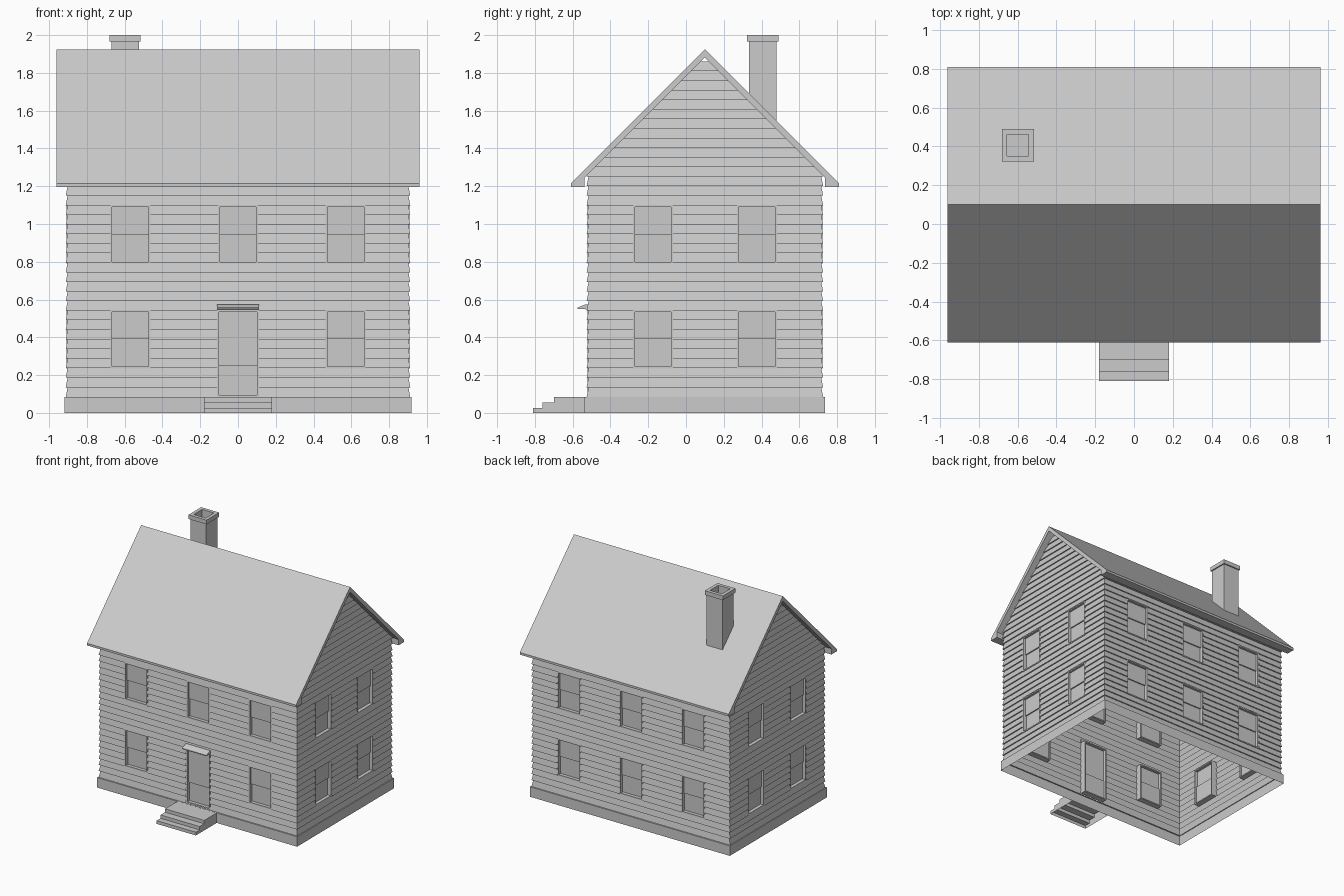
import bpy, bmesh
from math import pi
from mathutils import Matrix, Vector

if "Cube" in bpy.data.objects:
    bpy.data.objects.remove(bpy.data.objects["Cube"])

CY = 0.1                      # house centre in y
HX, HY = 0.902, 0.616         # half sizes of the wall body
FOUND, EAVE, PEAK = 0.083, 1.25, 1.885
PITCH, LIP = 0.0507, 0.010    # clapboard spacing and projection


def finish(name, bm, recalc=True):
    if recalc:
        bmesh.ops.recalc_face_normals(bm, faces=bm.faces)
    me = bpy.data.meshes.new(name)
    bm.to_mesh(me)
    bm.free()
    ob = bpy.data.objects.new(name, me)
    bpy.context.collection.objects.link(ob)
    return ob


def wall_matrix(turn, half):
    """Local (u, -depth outward, z) placed on one of the four walls."""
    return (Matrix.Translation((0, CY, 0)) @ Matrix.Rotation(turn * pi / 2, 4, 'Z')
            @ Matrix.Translation((0, -half, 0)))


def loft(bm, rings, wrap=False):
    """Skin a list of closed rings of points."""
    vs = [[bm.verts.new(p) for p in r] for r in rings]
    pairs = list(zip(vs, vs[1:])) + ([(vs[-1], vs[0])] if wrap else [])
    for a, b in pairs:
        for i in range(len(a)):
            j = (i + 1) % len(a)
            bm.faces.new((a[i], a[j], b[j], b[i]))


def rect_xy(cx, cy, hx, hy, z):
    return [(cx + sx * hx, cy + sy * hy, z) for sx, sy in ((-1, -1), (1, -1), (1, 1), (-1, 1))]


def rect_xz(u0, u1, z0, z1, d):
    return [(u0, -d, z0), (u1, -d, z0), (u1, -d, z1), (u0, -d, z1)]


def box(bm, x0, x1, y0, y1, z0, z1):
    m = Matrix.Translation(((x0 + x1) / 2, (y0 + y1) / 2, (z0 + z1) / 2)) \
        @ Matrix.Diagonal((x1 - x0, y1 - y0, z1 - z0, 1))
    bmesh.ops.create_cube(bm, size=1, matrix=m)


def extrude_x(name, profile, x0, x1):
    """Solid from a (y, z) profile."""
    bm = bmesh.new()
    f = bm.faces.new([bm.verts.new((x0, y, z)) for y, z in profile])
    r = bmesh.ops.extrude_face_region(bm, geom=[f])
    bmesh.ops.translate(bm, vec=(x1 - x0, 0, 0),
                        verts=[v for v in r['geom'] if isinstance(v, bmesh.types.BMVert)])
    return finish(name, bm)


def siding(name, turn, half_w, half_d, top, holes, gable):
    bm = bmesh.new()
    # sawtooth clapboard profile
    prof, z = [(LIP, FOUND)], 0.085
    while z + PITCH < top + 0.01:
        z += PITCH
        prof += [(0, z), (LIP, z)]
    prof.pop()
    rows = [[bm.verts.new((s * (half_w + d), -d, z)) for s in (-1, 1)] for d, z in prof]
    for a, b in zip(rows, rows[1:]):
        bm.faces.new((a[0], a[1], b[1], b[0]))

    def cut(co, no, clear=False):
        bmesh.ops.bisect_plane(bm, geom=bm.verts[:] + bm.edges[:] + bm.faces[:], dist=1e-5,
                               plane_co=co, plane_no=no, clear_outer=clear)
    if gable:
        for s in (-1, 1):
            cut((0, 0, PEAK + 0.004), (s, 0, 1), True)
    # openings for windows and doors
    for u in sorted({h[i] for h in holes for i in (0, 1)}):
        cut((u, 0, 0), (1, 0, 0))
    for z in sorted({h[i] for h in holes for i in (2, 3)}):
        cut((0, 0, z), (0, 0, 1))
    dead = []
    for f in bm.faces:
        c = f.calc_center_median()
        if any(a < c.x < b and lo < c.z < hi for a, b, lo, hi in holes):
            dead.append(f)
    bmesh.ops.delete(bm, geom=dead, context='FACES')
    bm.transform(wall_matrix(turn, half_d))
    return finish(name, bm, recalc=False)


def opening(name, turn, half_d, hole, split):
    """Casing ring with an upper and a deeper lower panel."""
    a, b, lo, hi = hole
    t = 0.010
    bm = bmesh.new()
    inner = (a + t, b - t, lo + t, hi - t)
    loft(bm, [rect_xz(*hole, 0.006), rect_xz(*inner, 0.006),
              rect_xz(*inner, -0.045), rect_xz(*hole, -0.045)], wrap=True)
    zs = lo + (hi - lo) * split
    box(bm, inner[0], inner[1], 0.012, 0.022, zs, inner[3])
    box(bm, inner[0], inner[1], 0.022, 0.032, inner[2], zs + 0.008)
    bm.transform(wall_matrix(turn, half_d))
    return finish(name, bm)


def window(u, z):
    return (u - 0.106, u + 0.106, z - 0.155, z + 0.155)


# walls with their windows and door
LOW, HIGH = 0.39, 0.945
door_hole = (-0.11, 0.11, 0.085, 0.545)
front = [window(u, HIGH) for u in (-0.57, 0, 0.57)] + [window(u, LOW) for u in (-0.57, 0.57)]
back = [window(u, z) for u in (-0.57, 0, 0.57) for z in (LOW, HIGH)]
side = [window(u, z) for u in (-0.275, 0.275) for z in (LOW, HIGH)]
for label, turn, wins, doors in (("front", 0, front, [door_hole]), ("right", 1, side, []),
                                 ("back", 2, back, []), ("left", 3, side, [])):
    gable = turn % 2 == 1
    hw, hd = (HY, HX) if gable else (HX, HY)
    siding(label + "_siding", turn, hw, hd, 1.9 if gable else EAVE, wins + doors, gable)
    for i, h in enumerate(wins):
        opening(f"{label}_window_{i + 1}", turn, hd, h, 0.5)
    for h in doors:
        opening("front_door", turn, hd, h, 0.36)

# foundation band, open underneath
bm = bmesh.new()
loft(bm, [rect_xy(0, CY, 0.919, 0.637, 0), rect_xy(0, CY, 0.919, 0.637, FOUND),
          rect_xy(0, CY, HX + LIP, HY + LIP, FOUND)])
finish("foundation", bm)

# gable roof with boxed eaves
half = [(0.71, 1.215), (0.71, 1.197), (0.637, 1.197), (0.637, 1.245)]
roof = [(0, 1.925)] + half + [(0, 1.882)] + [(-y, z) for y, z in reversed(half)]
extrude_x("roof", [(CY + y, z) for y, z in roof], -0.96, 0.96)

# front steps, hollow underneath
steps = extrude_x("front_steps", [(-0.538, 0), (-0.81, 0), (-0.81, 0.027), (-0.76, 0.027), (-0.76, 0.055),
                                  (-0.70, 0.055), (-0.70, FOUND), (-0.538, FOUND)], -0.18, 0.18)
bm = bmesh.new()
bm.from_mesh(steps.data)
under = [f for f in bm.faces if f.normal.z < -0.9 or f.normal.y > 0.9]
bmesh.ops.delete(bm, geom=under, context='FACES')
bm.to_mesh(steps.data)
bm.free()

# small hood over the door
extrude_x("door_hood", [(-0.51, 0.548), (-0.575, 0.55), (-0.575, 0.557), (-0.53, 0.575), (-0.51, 0.575)],
          -0.112, 0.112)

# chimney with cap and flue
cx, cy = -0.598, 0.406
bm = bmesh.new()
loft(bm, [rect_xy(cx, cy, h, h, z) for h, z in
          ((0.073, 1.5), (0.073, 1.965), (0.083, 1.965), (0.083, 2.0), (0.055, 2.0), (0.055, 1.9))])
bm.verts.ensure_lookup_table()
bm.faces.new(bm.verts[-4:])
finish("chimney", bm)
